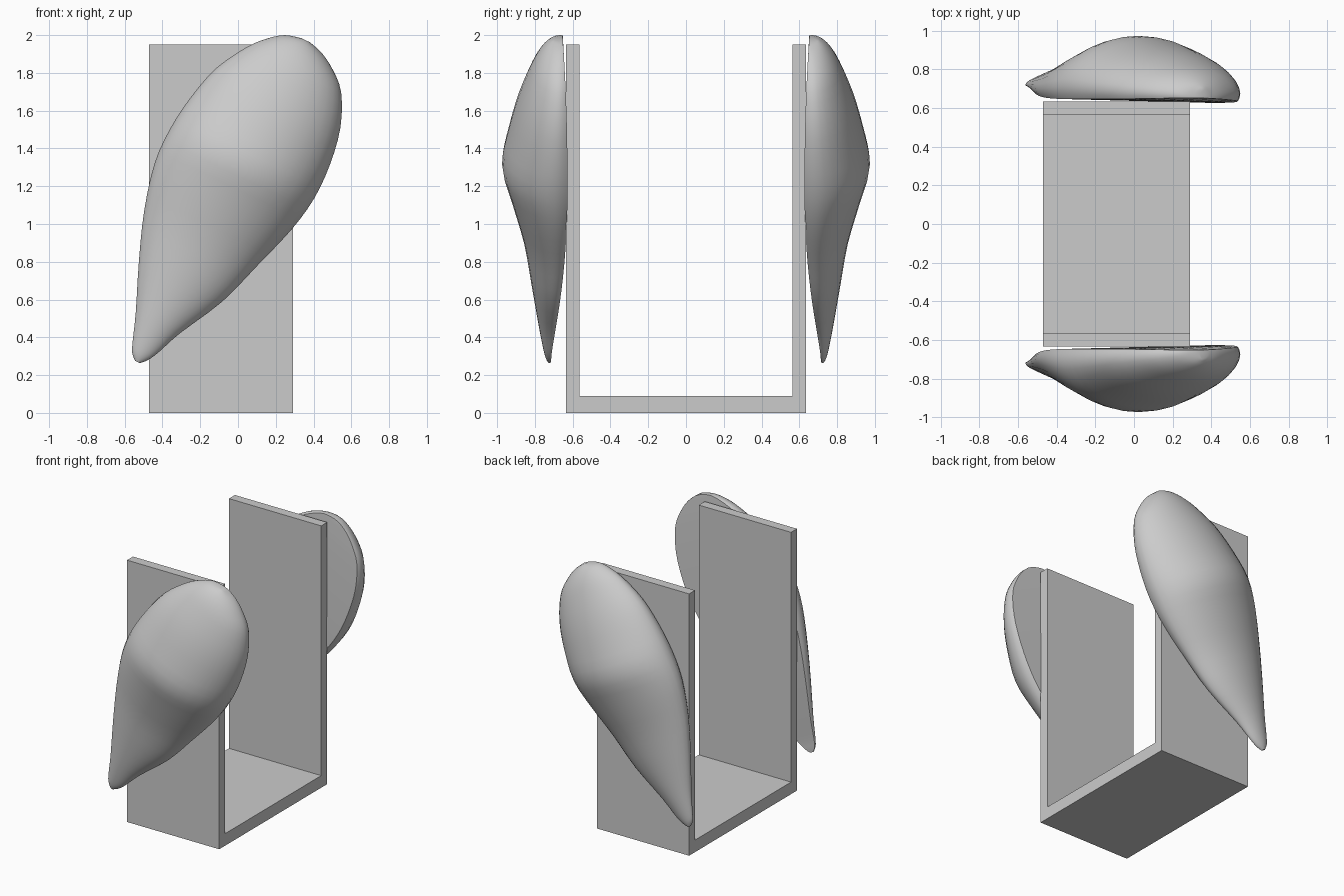
import bpy, bmesh, math
from mathutils import Vector

if "Cube" in bpy.data.objects:
    bpy.data.objects.remove(bpy.data.objects["Cube"])


def finish(name, bm):
    bmesh.ops.recalc_face_normals(bm, faces=bm.faces)
    mesh = bpy.data.meshes.new(name)
    bm.to_mesh(mesh)
    bm.free()
    ob = bpy.data.objects.new(name, mesh)
    bpy.context.collection.objects.link(ob)
    return ob


def catmull(p0, p1, p2, p3, t):
    return [0.5 * (2 * b + (c - a) * t + (2 * a - 5 * b + 4 * c - d) * t * t
                   + (3 * b - a - 3 * c + d) * t ** 3)
            for a, b, c, d in zip(p0, p1, p2, p3)]


# U-shaped bracket: profile in y/z, extruded along x
bm = bmesh.new()
profile = [(-0.635, 0), (0.635, 0), (0.635, 1.95), (0.565, 1.95),
           (0.565, 0.09), (-0.565, 0.09), (-0.565, 1.95), (-0.635, 1.95)]
face = bm.faces.new([bm.verts.new((-0.47, y, z)) for y, z in profile])
ext = bmesh.ops.extrude_face_region(bm, geom=[face])
bmesh.ops.translate(bm, vec=(0.76, 0, 0),
                    verts=[v for v in ext["geom"] if isinstance(v, bmesh.types.BMVert)])
finish("bracket", bm)

# Teardrop pod: stations along a tilted axis
# (distance along axis, left edge, right edge, inner y, outer y)
stations = [
    (-0.033, -0.012, 0.016, 0.718, 0.732),
    (0.0, -0.045, 0.047, 0.715, 0.745),
    (0.06, -0.07, 0.08, 0.712, 0.758),
    (0.20, -0.12, 0.138, 0.697, 0.782),
    (0.45, -0.222, 0.268, 0.672, 0.82),
    (0.70, -0.312, 0.352, 0.652, 0.86),
    (0.95, -0.372, 0.432, 0.641, 0.925),
    (1.15, -0.378, 0.469, 0.637, 0.974),
    (1.35, -0.352, 0.467, 0.637, 0.94),
    (1.55, -0.297, 0.432, 0.639, 0.888),
    (1.72, -0.20, 0.355, 0.643, 0.825),
    (1.81, -0.12, 0.262, 0.647, 0.78),
    (1.865, -0.045, 0.17, 0.65, 0.735),
    (1.888, 0.04, 0.09, 0.652, 0.70),
]
ends = [stations[0]] + stations + [stations[-1]]
rows = [catmull(*ends[i:i + 4], k / 3) for i in range(len(stations) - 1) for k in range(3)]
rows.append(stations[-1])

# Cross-section: flat inner side, rounded rim, domed outer side
section = [(-0.95, 0.0), (-0.985, 0.08)]
for i in range(17):
    a = math.pi * (1 - i / 16)
    section.append((math.cos(a), 0.2 + 0.8 * max(0, math.sin(a)) ** 1.15))
section += [(0.985, 0.08), (0.95, 0.0)]

origin = Vector((-0.52, 0, 0.3))
along = Vector((0.434, 0, 0.901))
across = Vector((0.901, 0, -0.434))
bm = bmesh.new()
rings = []
for s, left, right, inner, outer in rows:
    mid, half = (left + right) / 2, (right - left) / 2
    ring = []
    for u, v in section:
        p = origin + along * s + across * (mid + half * u)
        p.y = inner + (outer - inner) * v - 0.01 * u * half / 0.42 * (1 - v)
        ring.append(bm.verts.new(p))
    rings.append(ring)
n = len(section)
for a, b in zip(rings, rings[1:]):
    for i in range(n):
        j = (i + 1) % n
        bm.faces.new((a[i], a[j], b[j], b[i]))
bm.faces.new(rings[0])
bm.faces.new(rings[-1])
pods = finish("side_pods", bm)

# Smooth the pods and mirror to the other side
bpy.context.view_layer.objects.active = pods
pods.select_set(True)
bpy.ops.object.shade_smooth_by_angle(angle=math.radians(40))
mirror = pods.modifiers.new("mirror", 'MIRROR')
mirror.use_axis = (False, True, False)
mirror.use_clip = False
mirror.use_mirror_merge = False
